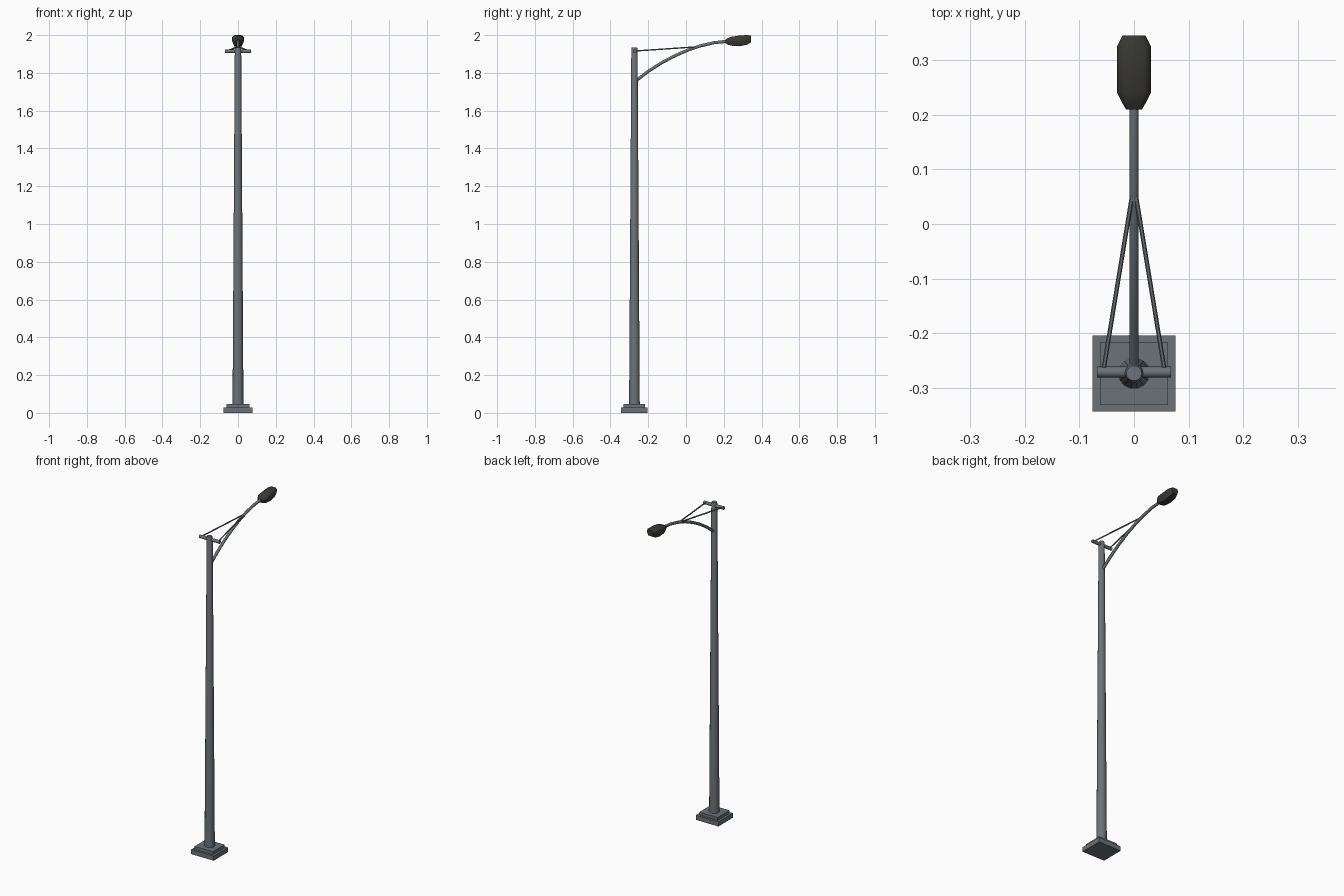
import bpy, bmesh, math
from mathutils import Vector

if "Cube" in bpy.data.objects:
    bpy.data.objects.remove(bpy.data.objects["Cube"])


def mat(name, col):
    m = bpy.data.materials.new(name)
    m.diffuse_color = (*col, 1)
    m.use_nodes = True
    m.node_tree.nodes["Principled BSDF"].inputs["Base Color"].default_value = m.diffuse_color
    return m


STEEL = mat("steel_grey", (0.15, 0.17, 0.185))
DARK = mat("dark_lamp_housing", (0.042, 0.041, 0.034))
PY = -0.273  # pole position on y


def finish(name, bm, m, smooth=True):
    bmesh.ops.recalc_face_normals(bm, faces=bm.faces)
    me = bpy.data.meshes.new(name)
    bm.to_mesh(me)
    bm.free()
    me.materials.append(m)
    ob = bpy.data.objects.new(name, me)
    bpy.context.collection.objects.link(ob)
    if smooth:
        bpy.ops.object.select_all(action='DESELECT')
        ob.select_set(True)
        bpy.context.view_layer.objects.active = ob
        bpy.ops.object.shade_smooth_by_angle(angle=math.radians(50))
    return ob


def loft(name, rings, m):
    """Skin a list of equal-length point rings and cap both ends."""
    bm = bmesh.new()
    rows = [[bm.verts.new(p) for p in r] for r in rings]
    n = len(rows[0])
    for a, b in zip(rows, rows[1:]):
        for i in range(n):
            bm.faces.new((a[i], a[(i + 1) % n], b[(i + 1) % n], b[i]))
    bm.faces.new(rows[0])
    bm.faces.new(rows[-1])
    return finish(name, bm, m)


def tube(name, pts, radii, n, m):
    pts = [Vector(p) for p in pts]
    rings = []
    for i, p in enumerate(pts):
        d = (pts[min(i + 1, len(pts) - 1)] - pts[max(i - 1, 0)]).normalized()
        u = d.cross(Vector((0, 0, 1)) if abs(d.z) < 0.9 else Vector((0, 1, 0))).normalized()
        v = d.cross(u)
        rings.append([p + radii[i] * (math.cos(t) * u + math.sin(t) * v)
                      for t in (2 * math.pi * k / n for k in range(n))])
    return loft(name, rings, m)


def box(name, hx, y0, y1, z0, z1, m):
    bm = bmesh.new()
    bmesh.ops.create_cube(bm, size=1)
    for v in bm.verts:
        v.co = (v.co.x * 2 * hx, (y0 + y1) / 2 + v.co.y * (y1 - y0),
                (z0 + z1) / 2 + v.co.z * (z1 - z0))
    return finish(name, bm, m, False)


# Stepped foot
box("base_plate", 0.076, -0.343, -0.204, 0.0, 0.028, STEEL)
box("upper_base_plate", 0.062, -0.331, -0.217, 0.028, 0.046, STEEL)

# Tapered pole with a slightly domed top
tube("pole", [(0, PY, z) for z in (0.04, 1.925, 1.935)], (0.029, 0.017, 0.014), 14, STEEL)

# Crossbar at the pole top and its two stays
tube("crossbar", [(-0.068, PY + 0.002, 1.914), (0.068, PY + 0.002, 1.914)], (0.01, 0.01), 10, STEEL)
for s, side in ((-1, "left"), (1, "right")):
    tube(side + "_stay", [(s * 0.056, -0.268, 1.916), (s * 0.003, 0.055, 1.938)],
         (0.004, 0.004), 6, STEEL)

# Curved lamp arm
path = [(-0.265, 1.758), (-0.2, 1.808), (-0.13, 1.853), (-0.06, 1.89), (0.01, 1.921),
        (0.08, 1.944), (0.15, 1.96), (0.225, 1.968)]
tube("lamp_arm", [(0, y, z) for y, z in path], [0.0085] * len(path), 10, STEEL)

# Lamp head: lengthwise sections (y, half width, bottom z, top z), wide above, narrow below
section = [(0.6, 1), (1, 0.8), (1, 0.48), (0.65, 0.0)]
outline = section + [(-x, h) for x, h in reversed(section)]
heads = [(0.209, 0.014, 1.957, 1.976), (0.222, 0.022, 1.949, 1.984), (0.24, 0.031, 1.944, 1.991),
         (0.285, 0.031, 1.941, 1.998), (0.325, 0.031, 1.95, 2.0), (0.345, 0.021, 1.962, 1.997)]
loft("lamp_head", [[(x * w, y, b + h * (t - b)) for x, h in outline] for y, w, b, t in heads], DARK)
